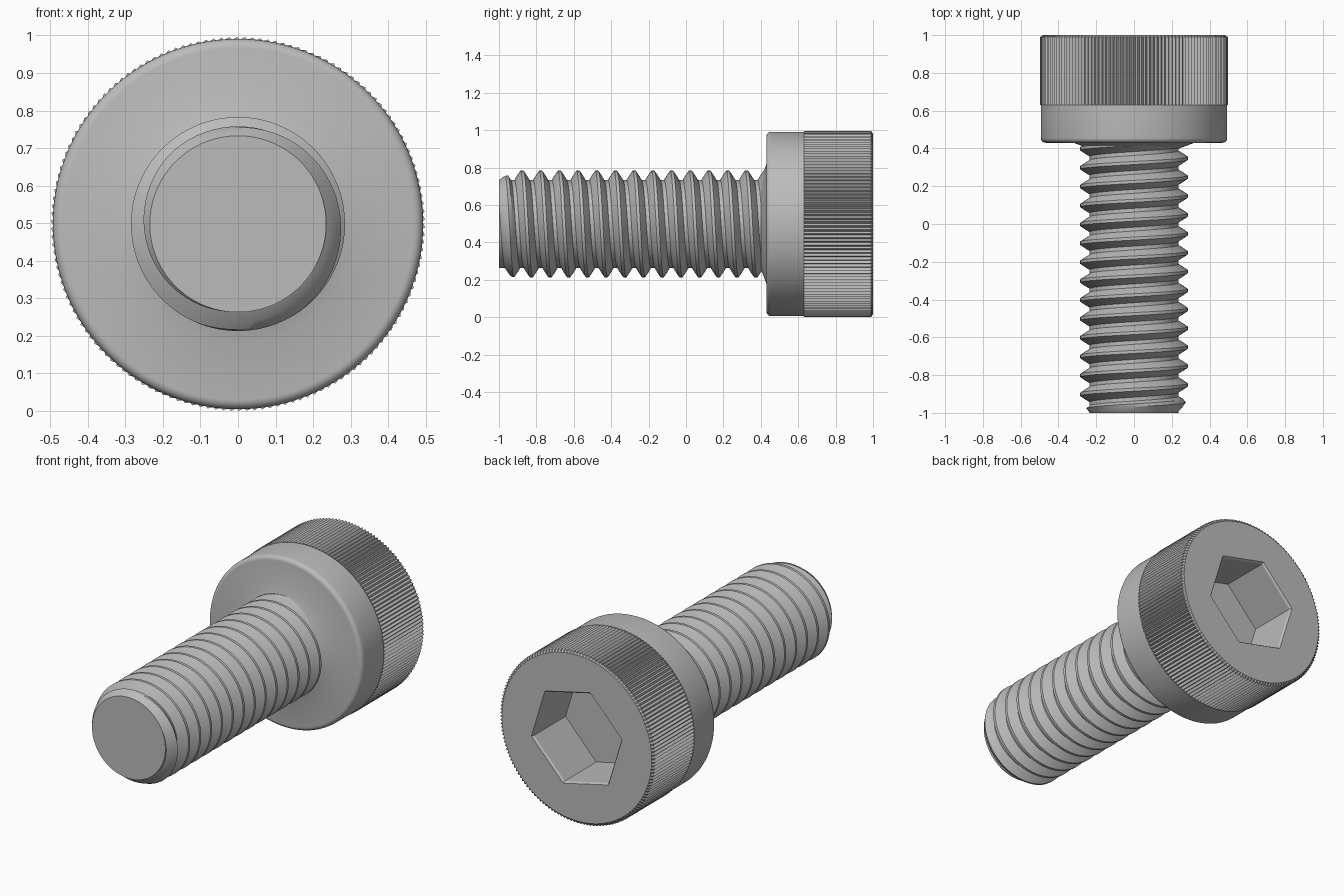
import bpy, bmesh, math

cube = bpy.data.objects.get("Cube")
if cube:
    bpy.data.objects.remove(cube, do_unlink=True)

AXIS_Z = 0.498      # height of the screw axis
TAU = 2 * math.pi

steel = bpy.data.materials.new("grey_steel")
steel.use_nodes = True
steel.diffuse_color = (0.5, 0.5, 0.5, 1)
steel.node_tree.nodes["Principled BSDF"].inputs["Base Color"].default_value = (0.5, 0.5, 0.5, 1)


def finish(bm, name):
    bmesh.ops.remove_doubles(bm, verts=bm.verts, dist=1e-5)
    bmesh.ops.recalc_face_normals(bm, faces=bm.faces)
    mesh = bpy.data.meshes.new(name)
    bm.to_mesh(mesh)
    bm.free()
    mesh.materials.append(steel)
    ob = bpy.data.objects.new(name, mesh)
    bpy.context.collection.objects.link(ob)
    ob.location.z = AXIS_Z
    bpy.ops.object.select_all(action='DESELECT')
    ob.select_set(True)
    bpy.context.view_layer.objects.active = ob
    bpy.ops.object.shade_smooth_by_angle(angle=math.radians(25))
    return ob


def skin(bm, rows, closed):
    """Join neighbouring rows of vertices with quads."""
    for a, b in zip(rows, rows[1:]):
        n = len(a)
        for i in range(n if closed else n - 1):
            j = (i + 1) % n
            bm.faces.new((a[i], a[j], b[j], b[i]))


# Head: rings along the axis, each with a round, knurled or hexagonal outline
SEGMENTS = 300
HEX_TURN = math.radians(-13)


def circle(r):
    return lambda i: r


def knurl(r):
    return lambda i: r - 0.013 * (i % 2)


def hexagon(corner):
    side = SEGMENTS // 6
    flat = corner * math.cos(math.pi / 6)
    return lambda i: flat / math.cos(TAU * (i % side) / SEGMENTS - math.pi / 6)


rings = [(0.40, circle(0.24)), (0.43, circle(0.32)), (0.43, circle(0.468))]
for step in range(1, 6):                      # rounded lower rim
    a = step / 5 * math.pi / 2
    rings.append((0.455 - 0.025 * math.cos(a), circle(0.468 + 0.025 * math.sin(a))))
rings += [
    (0.63, circle(0.493)), (0.63, knurl(0.498)), (0.99, knurl(0.498)),
    (1.0, circle(0.48)), (1.0, hexagon(0.298)), (0.988, hexagon(0.289)),
    (0.70, hexagon(0.289)),
]
bm = bmesh.new()
rows = []
for y, radius in rings:
    row = []
    for i in range(SEGMENTS):
        a = TAU * i / SEGMENTS + HEX_TURN
        row.append(bm.verts.new((radius(i) * math.cos(a), y, radius(i) * math.sin(a))))
    rows.append(row)
skin(bm, rows, True)
bm.faces.new(rows[-1])                        # socket floor
finish(bm, "socket_head")

# Threaded shank: a tooth profile swept along a right-handed helix
PITCH, ROOT, CREST = 0.1, 0.235, 0.285
STEPS, TURNS = 72, 17
START, TIP = -1.177, -1.0
tooth = [(-0.5, ROOT), (-0.4, ROOT), (-0.25, 0.26), (-0.08, CREST),
         (0.08, CREST), (0.25, 0.26), (0.4, ROOT), (0.5, ROOT)]
bm = bmesh.new()
rows = []
for i in range(STEPS * TURNS + 1):
    a = TAU * i / STEPS
    row = []
    for offset, r in tooth:
        y = max(TIP, START + PITCH * (i / STEPS + offset))
        r = min(r, ROOT + 0.7 * (y - TIP))    # chamfered tip
        row.append(bm.verts.new((r * math.sin(a), y, r * math.cos(a))))
    rows.append(row)
skin(bm, rows, False)
bmesh.ops.remove_doubles(bm, verts=bm.verts, dist=1e-5)
flat_tip = [f for f in bm.faces if all(abs(v.co.y - TIP) < 1e-5 for v in f.verts)]
bmesh.ops.delete(bm, geom=flat_tip, context='FACES')
finish(bm, "threaded_shank")

# Flat end of the shank
bm = bmesh.new()
bm.faces.new([bm.verts.new((ROOT * math.sin(TAU * i / STEPS), TIP, ROOT * math.cos(TAU * i / STEPS)))
              for i in range(STEPS)])
bmesh.ops.reverse_faces(bm, faces=[f for f in bm.faces if f.normal.y > 0])
cap = finish(bm, "shank_end")
cap.data.update()
if cap.data.polygons[0].normal.y > 0:
    cap.data.flip_normals()
